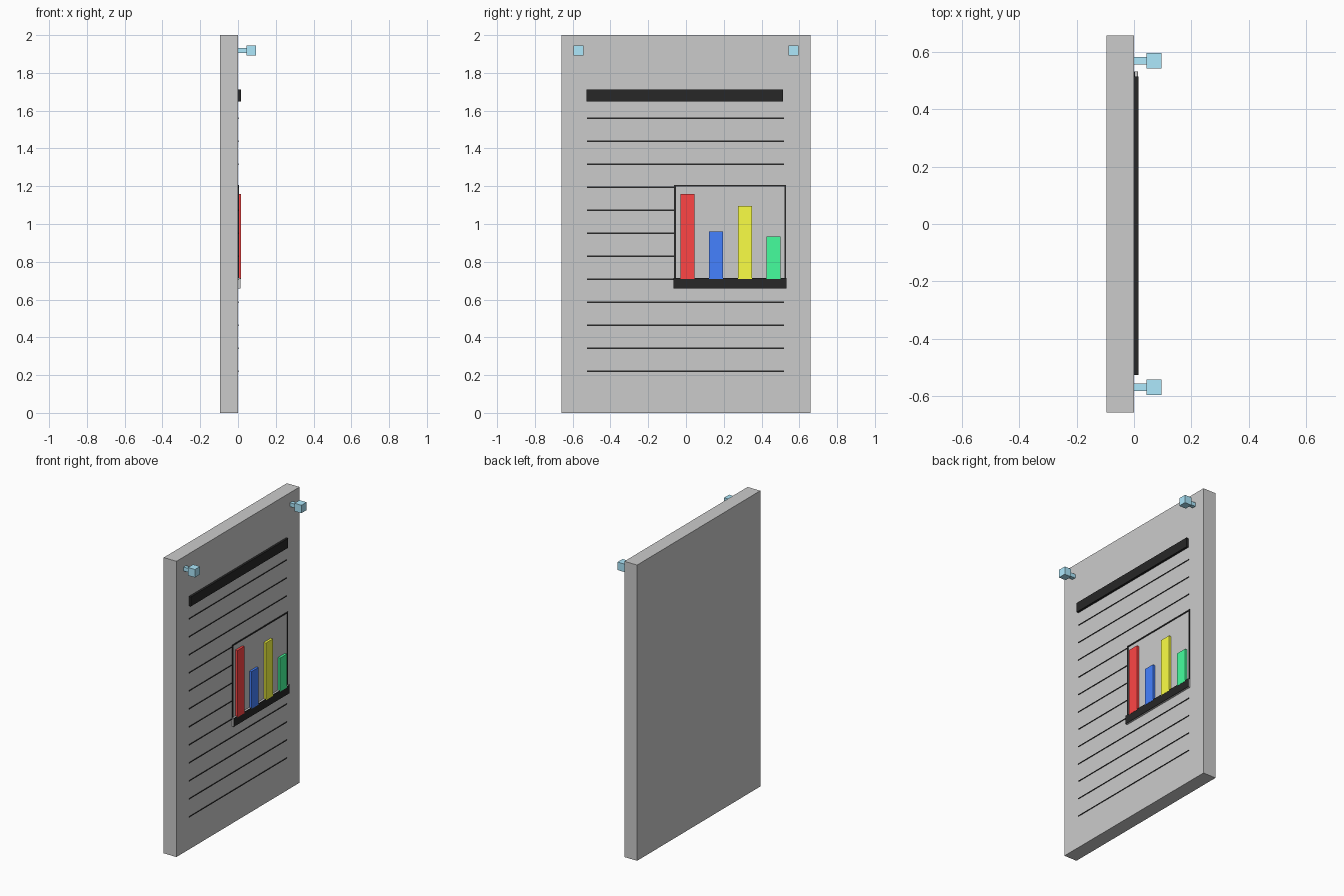
import bpy

if "Cube" in bpy.data.objects:
    bpy.data.objects.remove(bpy.data.objects["Cube"])

def material(name, rgb):
    m = bpy.data.materials.new(name)
    m.diffuse_color = (*rgb, 1)
    m.use_nodes = True
    m.node_tree.nodes["Principled BSDF"].inputs["Base Color"].default_value = m.diffuse_color
    return m

black = material("black", (0.02, 0.02, 0.02))
light_blue = material("light_blue", (0.42, 0.81, 0.98))

def box(name, x, y, z, mat=None):
    """Box spanning the (min, max) pairs x, y and z."""
    spans = (x, y, z)
    bpy.ops.mesh.primitive_cube_add(size=1, location=[(a + b) / 2 for a, b in spans])
    ob = bpy.context.object
    ob.name = name
    ob.scale = [b - a for a, b in spans]
    bpy.ops.object.transform_apply(location=False, rotation=False, scale=True)
    if mat:
        ob.data.materials.append(mat)
    return ob

# board
box("board", (-0.095, 0), (-0.658, 0.658), (0, 2))

# pins: thin stem and square head in the two upper corners
for side, y in (("left", -0.569), ("right", 0.569)):
    box(f"pin_stem_{side}", (-0.01, 0.05), (y - 0.013, y + 0.013), (1.906, 1.932), light_blue)
    box(f"pin_head_{side}", (0.044, 0.095), (y - 0.027, y + 0.027), (1.892, 1.946), light_blue)

# heading bar
box("heading_bar", (-0.002, 0.015), (-0.526, 0.514), (1.648, 1.712), black)

# text lines, shortened beside the chart
for i in range(12):
    z = 1.56 - i * 0.1218
    end = -0.058 if 3 <= i <= 7 else 0.52
    box(f"ruled_line_{i + 1}", (-0.002, 0.003), (-0.525, end), (z - 0.003, z + 0.003), black)

# chart frame
y0, y1, z0, z1, t = -0.063, 0.53, 0.70, 1.207, 0.009
box("chart_frame_top", (-0.002, 0.004), (y0, y1), (z1 - t, z1), black)
box("chart_frame_left", (-0.002, 0.004), (y0, y0 + t), (z0, z1 - t), black)
box("chart_frame_right", (-0.002, 0.004), (y1 - t, y1), (z0, z1 - t), black)

# chart base: grey ledge with a black face
box("chart_base", (-0.002, 0.012), (-0.065, 0.531), (0.658, 0.715))
box("chart_base_face", (0.012, 0.0145), (-0.065, 0.531), (0.658, 0.715), black)

# chart bars: name, centre y, top z, colour
for name, y, top, rgb in (
    ("red", 0.009, 1.16, (1, 0.06, 0.06)),
    ("blue", 0.160, 0.96, (0.06, 0.22, 1)),
    ("yellow", 0.313, 1.095, (0.97, 1, 0.06)),
    ("green", 0.464, 0.935, (0.06, 1, 0.34)),
):
    box(f"chart_bar_{name}", (-0.002, 0.016), (y - 0.037, y + 0.037), (0.708, top), material(name, rgb))
